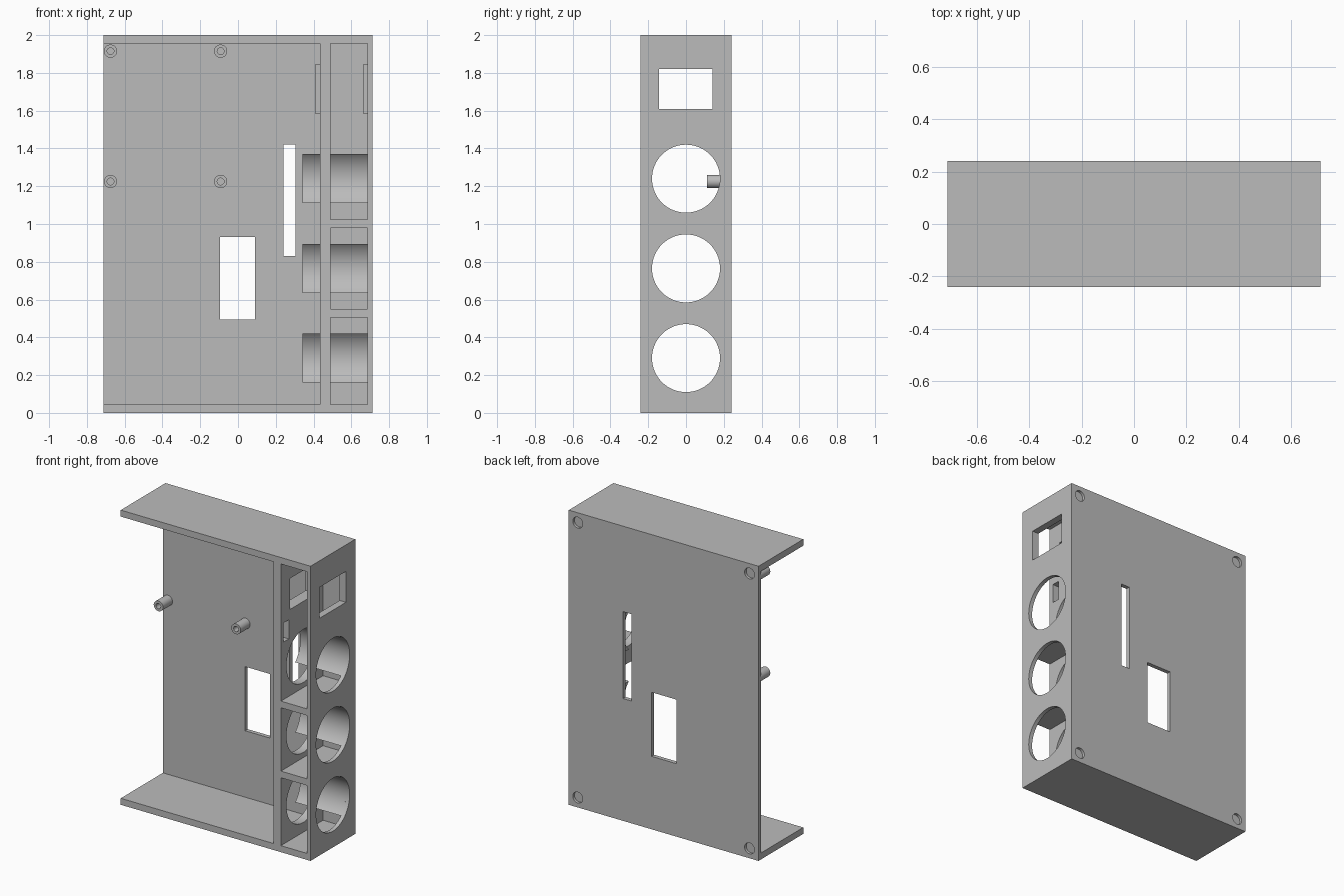
import bpy, bmesh, math
from mathutils import Matrix

if "Cube" in bpy.data.objects:
    bpy.data.objects.remove(bpy.data.objects["Cube"], do_unlink=True)

# Single flat colour
grey = bpy.data.materials.new("plain_grey")
grey.use_nodes = True
colour = (0.5, 0.5, 0.5, 1)
grey.diffuse_color = colour
grey.node_tree.nodes["Principled BSDF"].inputs["Base Color"].default_value = colour

W, D, H = 0.7125, 0.24, 2.0      # half width, half depth, height
PANEL = 0.212                    # inner face of the back panel
PLATE = 0.044                    # top and bottom plate thickness
WALL_L, WALL_R = 0.435, 0.49     # inner partition
SIDE = 0.685                     # inner face of the side wall
HOLES = [0.29, 0.765, 1.24]      # heights of the round openings
RADIUS = 0.18


def finish(name, bm):
    bmesh.ops.recalc_face_normals(bm, faces=bm.faces)
    mesh = bpy.data.meshes.new(name)
    bm.to_mesh(mesh)
    bm.free()
    mesh.materials.append(grey)
    obj = bpy.data.objects.new(name, mesh)
    bpy.context.collection.objects.link(obj)
    return obj


def box(name, x, y, z):
    bm = bmesh.new()
    bmesh.ops.create_cube(bm, size=1)
    for v in bm.verts:
        for i, (lo, hi) in enumerate((x, y, z)):
            v.co[i] = lo if v.co[i] < 0 else hi
    return finish(name, bm)


def cylinder(name, axis, span, a, b, r, sides=64):
    """Cylinder along x (a, b = y, z) or along y (a, b = x, z)."""
    mid, length = sum(span) / 2, span[1] - span[0]
    place = (mid, a, b) if axis == "X" else (a, mid, b)
    turn = Matrix.Rotation(math.pi / 2, 4, "Y" if axis == "X" else "X")
    bm = bmesh.new()
    bmesh.ops.create_cone(bm, cap_ends=True, segments=sides, radius1=r, radius2=r,
                          depth=length, matrix=Matrix.Translation(place) @ turn)
    return finish(name, bm)


def carve(obj, cutters):
    bpy.context.view_layer.objects.active = obj
    for cutter in cutters:
        mod = obj.modifiers.new("cut", "BOOLEAN")
        mod.operation, mod.solver, mod.object = "DIFFERENCE", "EXACT", cutter
        bpy.ops.object.modifier_apply(modifier=mod.name)
        bpy.data.objects.remove(cutter, do_unlink=True)
    return obj


parts = []

# Case: a block hollowed out from the front and the open side
case = box("case", (-W, W), (-D, D), (0, H))
front = (-1, PANEL)
cuts = [box("cut", (-1, WALL_L), front, (PLATE, H - PLATE))]
for z in ((PLATE, 0.505), (0.55, 0.98), (1.025, H - PLATE)):
    cuts.append(box("cut", (WALL_R, SIDE), front, z))

# Round openings, upper window and cable slot through the walls
for z in HOLES:
    cuts.append(cylinder("cut", "X", (0.38, 0.8), 0, z, RADIUS))
window_y, window_z = (-0.142, 0.14), (1.61, 1.82)
cuts.append(box("cut", (0.38, 0.8), window_y, window_z))
cuts.append(box("cut", (0.42, 0.55), (-0.21, -0.155), (1.415, 1.545)))

# Back panel slots and blind corner recesses
cuts.append(box("cut", (-0.095, 0.09), (0.2, 0.3), (0.495, 0.93)))
cuts.append(box("cut", (0.24, 0.305), (0.2, 0.3), (0.83, 1.42)))
for x in (-0.645, 0.645):
    for z in (0.067, H - 0.067):
        cuts.append(cylinder("cut", "Y", (D - 0.018, 0.3), x, z, 0.037, 32))
parts.append(carve(case, cuts))

# Window rims on the inner faces of both walls
for name, x in (("partition_rim", (0.41, WALL_L)), ("side_rim", (0.665, SIDE))):
    rim = box(name, x, (-0.167, 0.165), (1.582, 1.847))
    parts.append(carve(rim, [box("cut", (0.3, 0.8), window_y, window_z)]))

# Concave cradles behind each round opening
half = math.asin(0.13 / RADIUS)
for n, z in enumerate(HOLES):
    for side, x in (("outer", (WALL_R, SIDE)), ("inner", (0.342, WALL_L))):
        bm = bmesh.new()
        angles = [half * (i / 12 - 1) for i in range(25)]
        outline = [(RADIUS * math.cos(t), z + RADIUS * math.sin(t)) for t in angles]
        outline += [(PANEL, z + 0.13), (PANEL, z - 0.13)]
        face = bm.faces.new([bm.verts.new((x[0], py, pz)) for py, pz in outline])
        grown = bmesh.ops.extrude_face_region(bm, geom=[face])["geom"]
        moved = [v for v in grown if isinstance(v, bmesh.types.BMVert)]
        bmesh.ops.translate(bm, verts=moved, vec=(x[1] - x[0], 0, 0))
        parts.append(finish(f"{side}_cradle_{n + 1}", bm))

# Hollow board standoffs on the back panel
for x in (-0.675, -0.092):
    for z in (1.225, 1.915):
        post = cylinder("standoff", "Y", (0.11, PANEL), x, z, 0.035, 32)
        bore = cylinder("cut", "Y", (0, PANEL - 0.004), x, z, 0.018, 32)
        parts.append(carve(post, [bore]))

# Smooth round surfaces, keep corners sharp
bpy.ops.object.select_all(action="DESELECT")
for obj in parts:
    obj.select_set(True)
bpy.context.view_layer.objects.active = parts[0]
bpy.ops.object.shade_smooth_by_angle(angle=math.radians(30))
